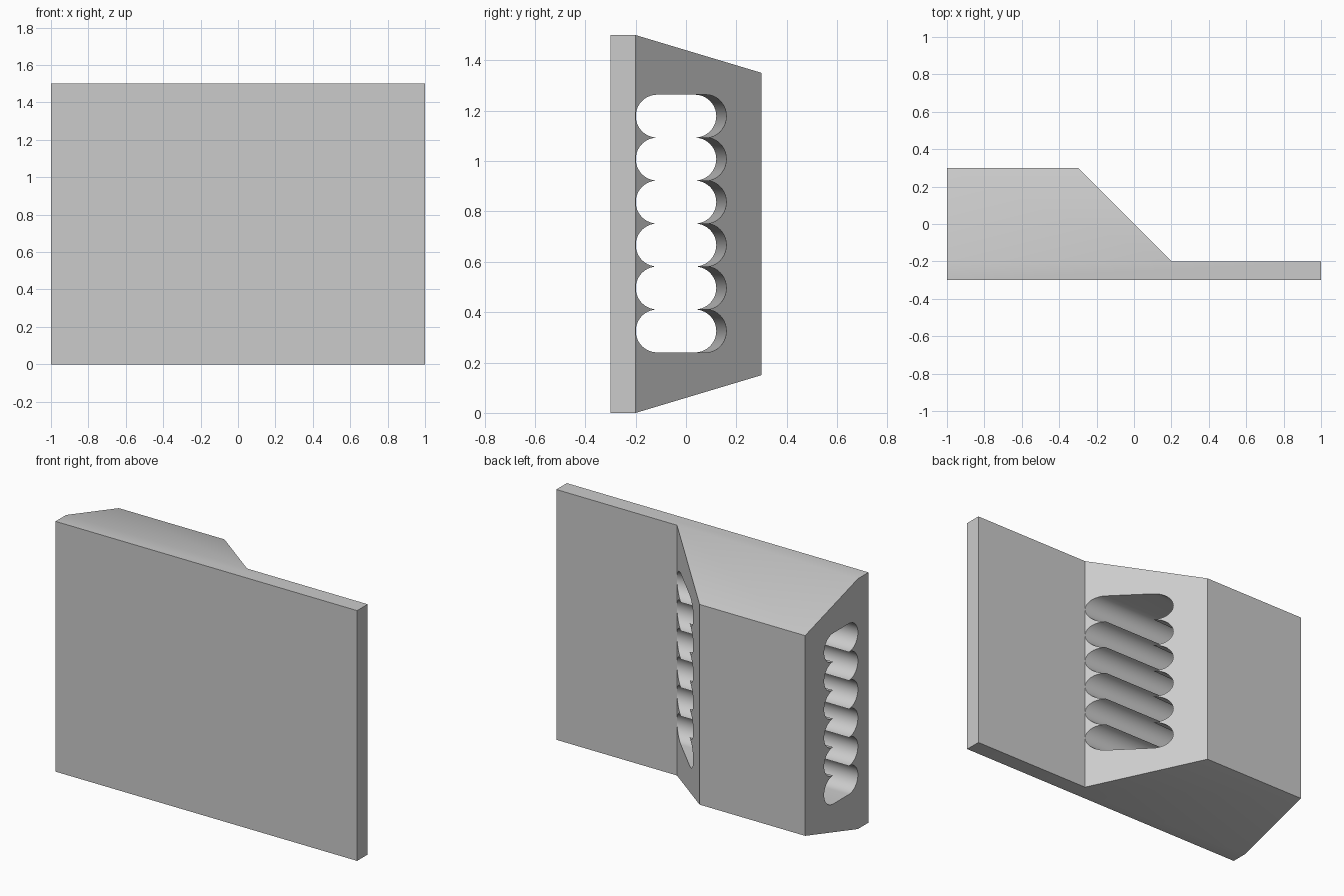
import bpy, bmesh, math

if "Cube" in bpy.data.objects:
    bpy.data.objects.remove(bpy.data.objects["Cube"])

grey = bpy.data.materials.new("plain grey")
grey.diffuse_color = (0.6, 0.6, 0.6, 1)
grey.use_nodes = True
grey.node_tree.nodes["Principled BSDF"].inputs["Base Color"].default_value = grey.diffuse_color


def add_object(name, bm):
    bmesh.ops.recalc_face_normals(bm, faces=bm.faces[:])
    mesh = bpy.data.meshes.new(name)
    bm.to_mesh(mesh)
    bm.free()
    mesh.materials.append(grey)
    obj = bpy.data.objects.new(name, mesh)
    bpy.context.collection.objects.link(obj)
    return obj


# Backing plate with tapered block: plan outline as x, y, inset in z
H = 1.5
plan = [(-1, -.3, 0), (1, -.3, 0), (1, -.2, 0), (.2, -.2, 0),
        (-.3, .3, .15), (-1, .3, .15), (-1, -.2, 0)]
bm = bmesh.new()
low = [bm.verts.new((x, y, i)) for x, y, i in plan]
high = [bm.verts.new((x, y, H - i)) for x, y, i in plan]
n = len(plan)
for i in range(n):
    j = (i + 1) % n
    bm.faces.new((low[i], low[j], high[j], high[i]))
for ring in (low, high):
    bm.faces.new([ring[k] for k in (0, 1, 2, 3, 6)])
    bm.faces.new([ring[k] for k in (3, 4, 5, 6)])
body = add_object("slotted_wedge_panel", bm)

# Scalloped slot cutter: six stacked round-ended lobes, widening towards +x
LOBES, R, Z0, SEG = 6, 0.0853, 0.24, 20


def slot_profile(x):
    right = 0.035 + 0.0476 * (x + 1)
    left = -0.1995 + R
    pts = []
    for k in range(LOBES):
        zc = Z0 + R * (2 * k + 1)
        for s in range(1 if k else 0, SEG + 1):
            a = -math.pi / 2 + math.pi * s / SEG
            pts.append((x, right + R * math.cos(a), zc + R * math.sin(a)))
    for k in reversed(range(LOBES)):
        zc = Z0 + R * (2 * k + 1)
        for s in range(0 if k == LOBES - 1 else 1, SEG + 1):
            a = math.pi / 2 + math.pi * s / SEG
            pts.append((x, left + R * math.cos(a), zc + R * math.sin(a)))
    return pts


bm = bmesh.new()
a, b = [[bm.verts.new(p) for p in slot_profile(x)] for x in (-1.2, 0.5)]
bm.faces.new(a)
bm.faces.new(b)
for i in range(len(a)):
    j = (i + 1) % len(a)
    bm.faces.new((a[i], a[j], b[j], b[i]))
cutter = add_object("slot_cutter", bm)
cutter.hide_render = True

# Cut the slot through the block
mod = body.modifiers.new("slot", "BOOLEAN")
mod.operation = "DIFFERENCE"
mod.solver = "EXACT"
mod.object = cutter
bpy.context.view_layer.objects.active = body
body.select_set(True)
bpy.ops.object.modifier_apply(modifier=mod.name)
bpy.data.objects.remove(cutter)
bpy.ops.object.shade_smooth_by_angle(angle=math.radians(30))
